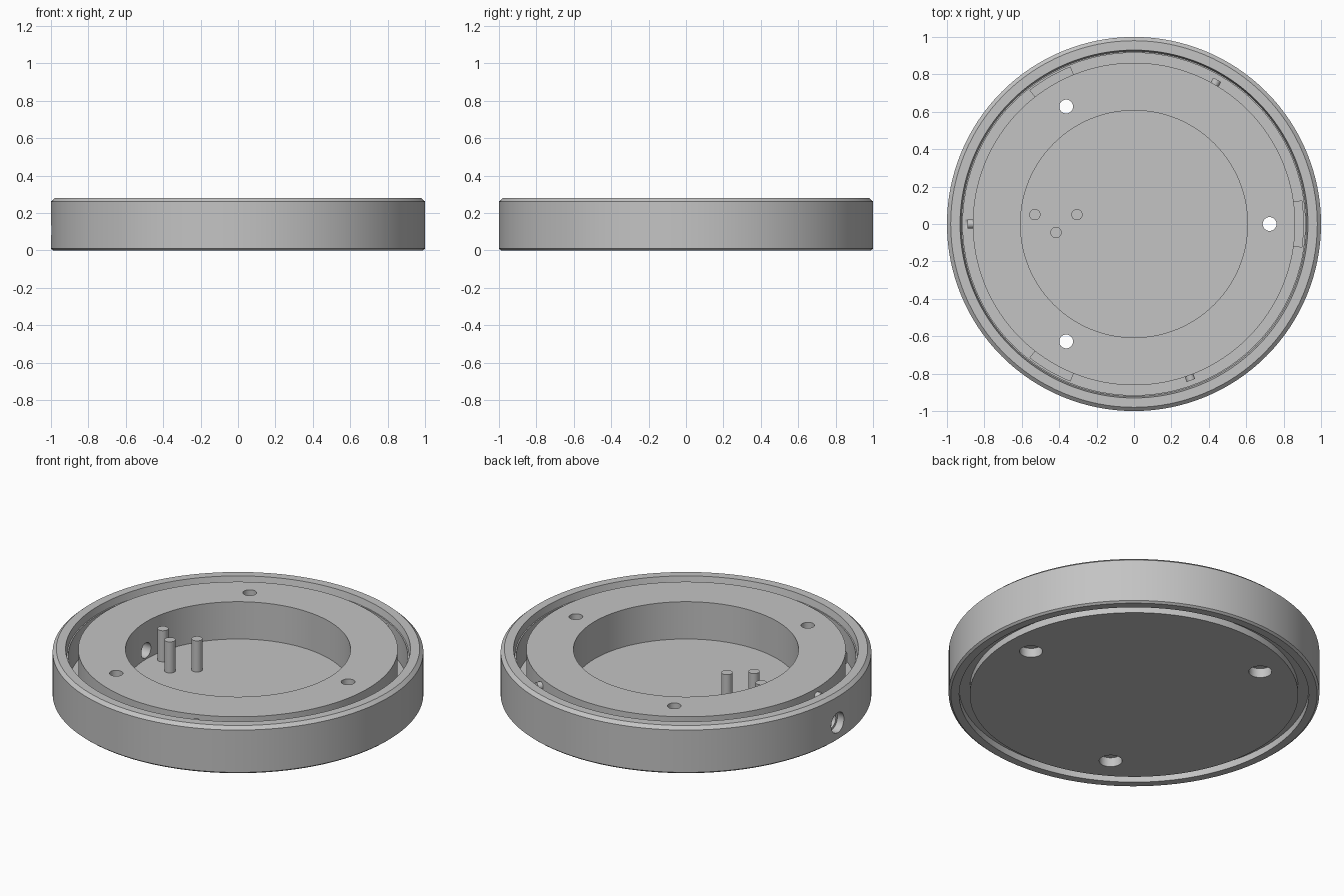
import bpy, bmesh
from math import pi, sin, cos, radians
from mathutils import Matrix, Vector

cube = bpy.data.objects.get("Cube")
if cube:
    bpy.data.objects.remove(cube)

grey = bpy.data.materials.new("plain grey")
grey.use_nodes = True
colour = (0.55, 0.55, 0.55, 1)
grey.diffuse_color = colour
grey.node_tree.nodes["Principled BSDF"].inputs["Base Color"].default_value = colour


def finish(name, bm):
    bmesh.ops.recalc_face_normals(bm, faces=bm.faces)
    mesh = bpy.data.meshes.new(name)
    bm.to_mesh(mesh)
    bm.free()
    mesh.materials.append(grey)
    obj = bpy.data.objects.new(name, mesh)
    bpy.context.collection.objects.link(obj)
    return obj


def lathe(name, profile, start=0, sweep=360, steps=128):
    """Turn a closed (radius, z) outline around the z axis."""
    bm = bmesh.new()
    full = sweep == 360
    angles = [radians(start + sweep * i / steps) for i in range(steps if full else steps + 1)]
    rings = []
    for a in angles:
        rings.append([bm.verts.new((r * cos(a), r * sin(a), z)) for r, z in profile])
    n = len(profile)
    for i in range(steps):
        a, b = rings[i], rings[(i + 1) % len(rings)]
        for j in range(n):
            k = (j + 1) % n
            if profile[j][0] or profile[k][0]:
                bm.faces.new((a[j], b[j], b[k], a[k]))
    if not full:
        bm.faces.new(rings[0])
        bm.faces.new(rings[-1])
    bmesh.ops.remove_doubles(bm, verts=bm.verts, dist=1e-5)
    return finish(name, bm)


def rod(name, start, end, radius, sides=32):
    start, end = Vector(start), Vector(end)
    axis = end - start
    turn = Vector((0, 0, 1)).rotation_difference(axis).to_matrix().to_4x4()
    bm = bmesh.new()
    bmesh.ops.create_cone(bm, cap_ends=True, segments=sides, radius1=radius, radius2=radius,
                          depth=axis.length, matrix=Matrix.Translation((start + end) / 2) @ turn)
    return finish(name, bm)


def polar(r, degrees, z):
    return (r * cos(radians(degrees)), r * sin(radians(degrees)), z)


def select(obj):
    bpy.ops.object.select_all(action="DESELECT")
    obj.select_set(True)
    bpy.context.view_layer.objects.active = obj


def drill(target, start, end, radius):
    cutter = rod("cutter", start, end, radius)
    cutter.hide_render = True
    mod = target.modifiers.new("drill", "BOOLEAN")
    mod.operation, mod.solver, mod.object = "DIFFERENCE", "EXACT", cutter
    select(target)
    bpy.ops.object.modifier_apply(modifier=mod.name)
    bpy.data.objects.remove(cutter)


TOP, WEB, FLOOR, PORT_Z = 0.277, 0.07, 0.055, 0.108

# Base: raised annulus around a round pocket, with a thin flange
base = lathe("base_body", [
    (0, FLOOR), (0.607, FLOOR), (0.607, TOP), (0.862, TOP), (0.862, WEB),
    (0.943, WEB), (0.943, 0.04), (0.886, 0.04), (0.886, 0), (0, 0)])

# Outer ring: chamfered rim with a small inner lip, rebated underneath
ring = lathe("outer_ring", [
    (0.943, 0), (0.988, 0), (1, 0.01), (1, 0.262), (0.98, 0.28), (0.93, 0.28),
    (0.922, 0.24), (0.915, 0.24), (0.915, WEB), (0.943, WEB)])

# Screw holes, counterbored from below
for angle in (0, 120, 240):
    drill(base, polar(0.725, angle, -0.1), polar(0.725, angle, 0.4), 0.037)
    drill(base, polar(0.725, angle, -0.1), polar(0.725, angle, 0.055), 0.062)

# Cable port through both walls on one side
drill(base, (-0.9, 0, PORT_Z), (-0.5, 0, PORT_Z), 0.045)
drill(ring, (-1.1, 0, PORT_Z), (-0.85, 0, PORT_Z), 0.045)
drill(ring, (-1.1, 0, PORT_Z), (-0.955, 0, PORT_Z), 0.06)

parts = [base, ring]

# Locking tabs in the groove
for i, angle in enumerate((0, 120, 240)):
    parts.append(lathe(f"locking_tab_{i + 1}", [
        (0.855, WEB - 0.01), (0.908, WEB - 0.01), (0.908, 0.13), (0.855, 0.13)],
        start=angle - 8, sweep=16, steps=8))

# Snap pegs on the wall of the base
for i, angle in enumerate((60, 180, 290)):
    parts.append(rod(f"snap_peg_{i + 1}", polar(0.85, angle, 0.23), polar(0.89, angle, 0.23), 0.024))

# Upright pins in the pocket
for i, (x, y) in enumerate(((-0.53, 0.05), (-0.305, 0.05), (-0.417, -0.045))):
    parts.append(rod(f"pocket_pin_{i + 1}", (x, y, FLOOR - 0.02), (x, y, 0.24), 0.03))

for part in parts:
    select(part)
    bpy.ops.object.shade_smooth_by_angle(angle=radians(25))
